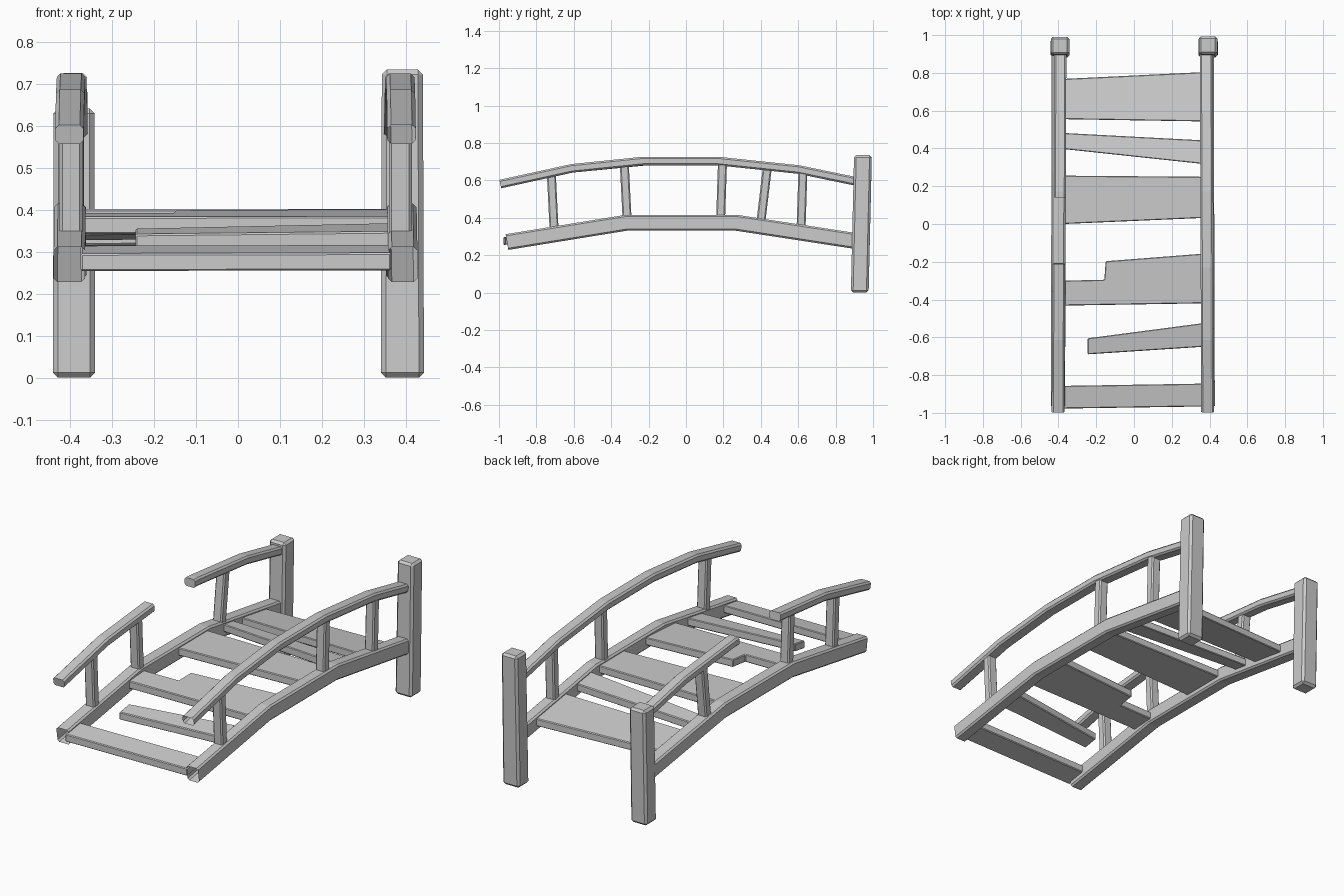
import bpy, bmesh
from mathutils import Vector

if "Cube" in bpy.data.objects:
    bpy.data.objects.remove(bpy.data.objects["Cube"])


def finish(name, bm, bevel=0.0):
    bmesh.ops.recalc_face_normals(bm, faces=bm.faces[:])
    me = bpy.data.meshes.new(name)
    bm.to_mesh(me)
    bm.free()
    ob = bpy.data.objects.new(name, me)
    bpy.context.collection.objects.link(ob)
    if bevel:
        m = ob.modifiers.new("soft_edges", 'BEVEL')
        m.width = bevel
        m.segments = 1
        m.limit_method = 'ANGLE'
        m.angle_limit = 0.8
    return ob


def sweep(name, path, w, h, c=0.009, open_front=False):
    """Chamfered rectangular bar along a path of (x, y, z) points."""
    pts = [Vector(p) for p in path]
    a, b = w / 2, h / 2
    prof = [(-a + c, -b), (a - c, -b), (a, -b + c), (a, b - c),
            (a - c, b), (-a + c, b), (-a, b - c), (-a, -b + c)]
    bm = bmesh.new()
    rings = []
    for i, p in enumerate(pts):
        t = (pts[min(i + 1, len(pts) - 1)] - pts[max(i - 1, 0)]).normalized()
        if 0 < i < len(pts) - 1:
            t = ((pts[i + 1] - p).normalized() + (p - pts[i - 1]).normalized()).normalized()
        side = Vector((1, 0, 0))
        up = side.cross(t).normalized()
        rings.append([bm.verts.new(p + side * u + up * v) for u, v in prof])
    for r, s in zip(rings, rings[1:]):
        for k in range(8):
            bm.faces.new((r[k], r[(k + 1) % 8], s[(k + 1) % 8], s[k]))
    bm.faces.new(rings[-1])
    if not open_front:
        bm.faces.new(rings[0])
    return finish(name, bm)


def column(name, bottom, top, w0, w1, bevel):
    """Four-sided upright between two points, with its own end sizes."""
    bm = bmesh.new()
    rings = []
    for (x, y, z), (wx, wy) in ((bottom, w0), (top, w1)):
        rings.append([bm.verts.new((x + i * wx / 2, y + j * wy / 2, z))
                      for i, j in ((-1, -1), (1, -1), (1, 1), (-1, 1))])
    lo, hi = rings
    bm.faces.new(lo)
    bm.faces.new(hi)
    for k in range(4):
        bm.faces.new((lo[k], lo[(k + 1) % 4], hi[(k + 1) % 4], hi[k]))
    return finish(name, bm, bevel)


BEAM = [(-0.957, 0.27), (-0.32, 0.373), (0.27, 0.373), (0.91, 0.275)]
RAIL = [(-0.993, 0.58), (-0.61, 0.664), (-0.23, 0.703), (0.17, 0.703),
        (0.60, 0.658), (0.91, 0.594)]


def height(curve, y):
    for (y0, z0), (y1, z1) in zip(curve, curve[1:]):
        if y <= y1 or y1 == curve[-1][0]:
            return z0 + (z1 - z0) * (y - y0) / (y1 - y0)


def planar(curve, x_front, x_back):
    return [(x_front + (x_back - x_front) * (y + 1) / 2, y, z) for y, z in curve]


# arched side beams
sweep("right_beam", planar(BEAM, 0.393, 0.387), 0.07, 0.085, open_front=True)
sweep("left_beam", planar(BEAM, -0.402, -0.399), 0.075, 0.085, open_front=True)

# handrails, the left one broken in the middle
sweep("right_handrail", planar(RAIL, 0.39, 0.382), 0.068, 0.046, open_front=True)
front_part = RAIL[:2] + [(-0.21, height(RAIL, -0.21))]
back_part = [(0.14, height(RAIL, 0.14))] + RAIL[3:]
sweep("left_handrail_front", planar(front_part, -0.402, -0.392), 0.068, 0.046)
sweep("left_handrail_back", planar(back_part, -0.396, -0.39), 0.064, 0.046)

# end posts
column("right_post", (0.392, 0.929, 0), (0.392, 0.946, 0.735), (0.103, 0.095), (0.098, 0.095), 0.012)
column("left_post", (-0.391, 0.929, 0), (-0.391, 0.944, 0.642), (0.10, 0.095), (0.098, 0.095), 0.012)

# balusters: (side x, bottom y, top y)
for i, (x, y0, y1) in enumerate([(0.387, -0.705, -0.72), (0.387, 0.185, 0.195), (0.387, 0.615, 0.625),
                                 (-0.398, -0.705, -0.72), (-0.396, -0.315, -0.33), (-0.395, 0.40, 0.435)]):
    column("baluster_%d" % (i + 1), (x, y0, height(BEAM, y0) + 0.02), (x, y1, height(RAIL, y1) - 0.005),
           (0.055, 0.048), (0.055, 0.048), 0.007)

# deck planks, uneven and some broken
L, R = -0.375, 0.365
PLANKS = [
    [(L, -0.977), (R, -0.966), (R, -0.845), (L, -0.857)],
    [(-0.245, -0.69), (R, -0.65), (R, -0.525), (-0.245, -0.605)],
    [(L, -0.432), (R, -0.42), (R, -0.157), (-0.15, -0.197), (-0.157, -0.295), (L, -0.30)],
    [(L, 0.0), (R, 0.032), (R, 0.25), (L, 0.256)],
    [(L, 0.397), (R, 0.318), (R, 0.443), (L, 0.482)],
    [(L, 0.555), (R, 0.543), (R, 0.804), (L, 0.768)],
]
for i, outline in enumerate(PLANKS):
    ya = min(p[1] for p in outline)
    yb = max(p[1] for p in outline)
    za, zb = height(BEAM, ya) + 0.008, height(BEAM, yb) + 0.008
    bm = bmesh.new()
    lo, hi = [], []
    for x, y in outline:
        z = za + (zb - za) * (y - ya) / (yb - ya)
        lo.append(bm.verts.new((x, y, z - 0.021)))
        hi.append(bm.verts.new((x, y, z + 0.021)))
    bm.faces.new(lo)
    bm.faces.new(hi)
    n = len(outline)
    for k in range(n):
        bm.faces.new((lo[k], lo[(k + 1) % n], hi[(k + 1) % n], hi[k]))
    finish("plank_%d" % (i + 1), bm, 0.004)
